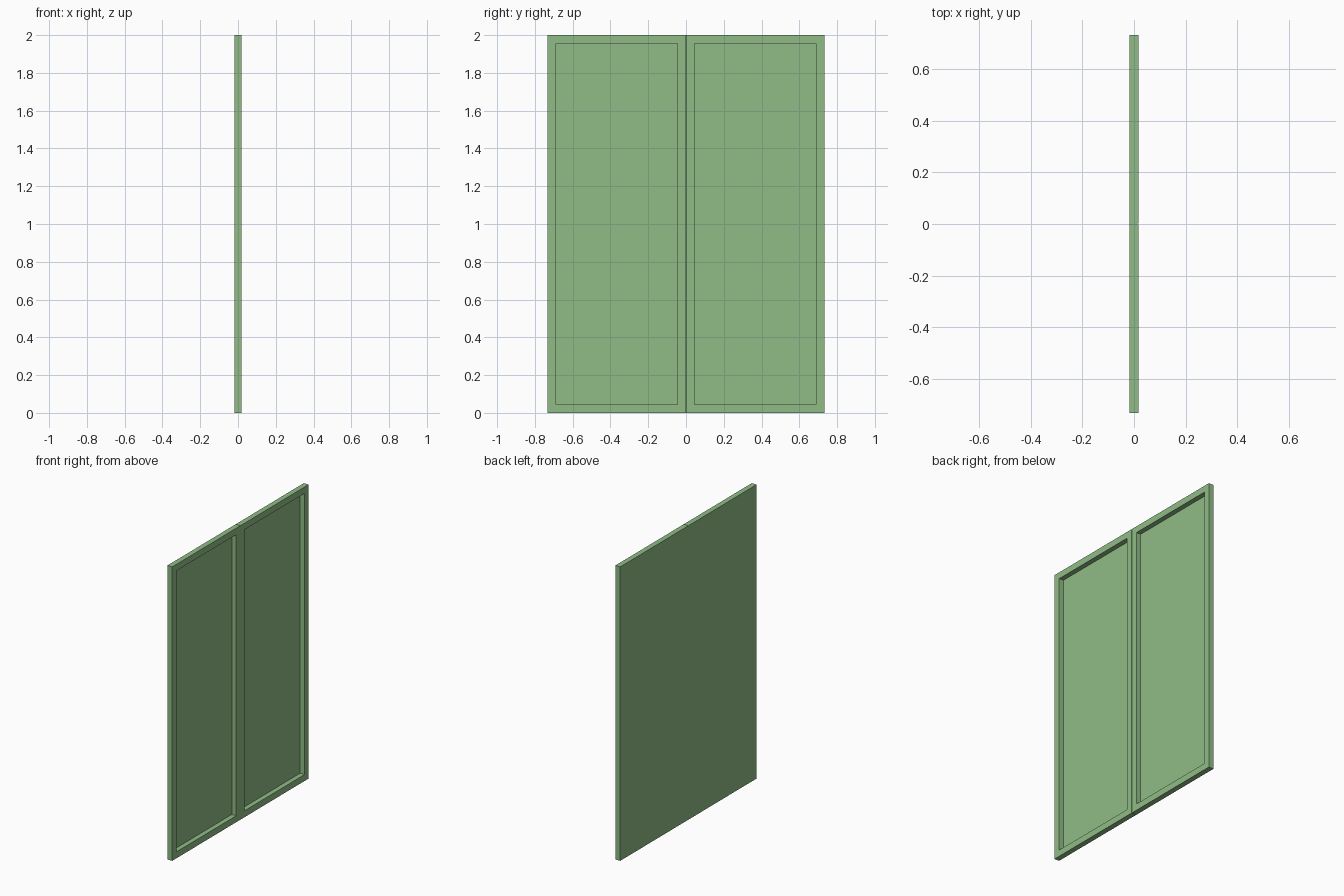
import bpy
import bmesh
from mathutils import Matrix, Vector

cube = bpy.data.objects.get("Cube")
if cube:
    bpy.data.objects.remove(cube, do_unlink=True)

HALF_T = 0.018     # half thickness
HALF_W = 0.733     # half width along y
HEIGHT = 2.0
RAIL = 0.044       # frame border
BACK = 0.003       # back sheet thickness
GAP = 0.0015       # half of the seam between the leaves

green = bpy.data.materials.new("pale_green")
green.use_nodes = True
colour = (0.28, 0.5, 0.24, 1)
green.diffuse_color = colour
green.node_tree.nodes["Principled BSDF"].inputs["Base Color"].default_value = colour


def add_object(name, bm):
    bmesh.ops.recalc_face_normals(bm, faces=bm.faces)
    mesh = bpy.data.meshes.new(name)
    bm.to_mesh(mesh)
    bm.free()
    mesh.materials.append(green)
    obj = bpy.data.objects.new(name, mesh)
    bpy.context.collection.objects.link(obj)
    return obj


def ring(bm, x, y0, y1, z0, z1):
    return [bm.verts.new((x, y, z)) for y, z in ((y0, z0), (y1, z0), (y1, z1), (y0, z1))]


def leaf_frame(name, y0, y1):
    """Rectangular frame with mitred corners, open towards +x."""
    bm = bmesh.new()
    loops = []
    for x, inset in ((-HALF_T + BACK, 0), (HALF_T, 0), (HALF_T, RAIL), (-HALF_T + BACK, RAIL)):
        loops.append(ring(bm, x, y0 + inset, y1 - inset, inset, HEIGHT - inset))
    for k in range(4):
        a, b = loops[k], loops[(k + 1) % 4]
        for i in range(4):
            j = (i + 1) % 4
            bm.faces.new((a[i], a[j], b[j], b[i]))
    return add_object(name, bm)


# Two framed leaves meeting at a fine seam
leaf_frame("left_leaf_frame", GAP, HALF_W)
leaf_frame("right_leaf_frame", -HALF_W, -GAP)

# One flat sheet closes the back of both leaves
bm = bmesh.new()
size = Matrix.Diagonal((BACK, 2 * HALF_W, HEIGHT, 1))
centre = Matrix.Translation(Vector((-HALF_T + BACK / 2, 0, HEIGHT / 2)))
bmesh.ops.create_cube(bm, size=1, matrix=centre @ size)
add_object("back_sheet", bm)
